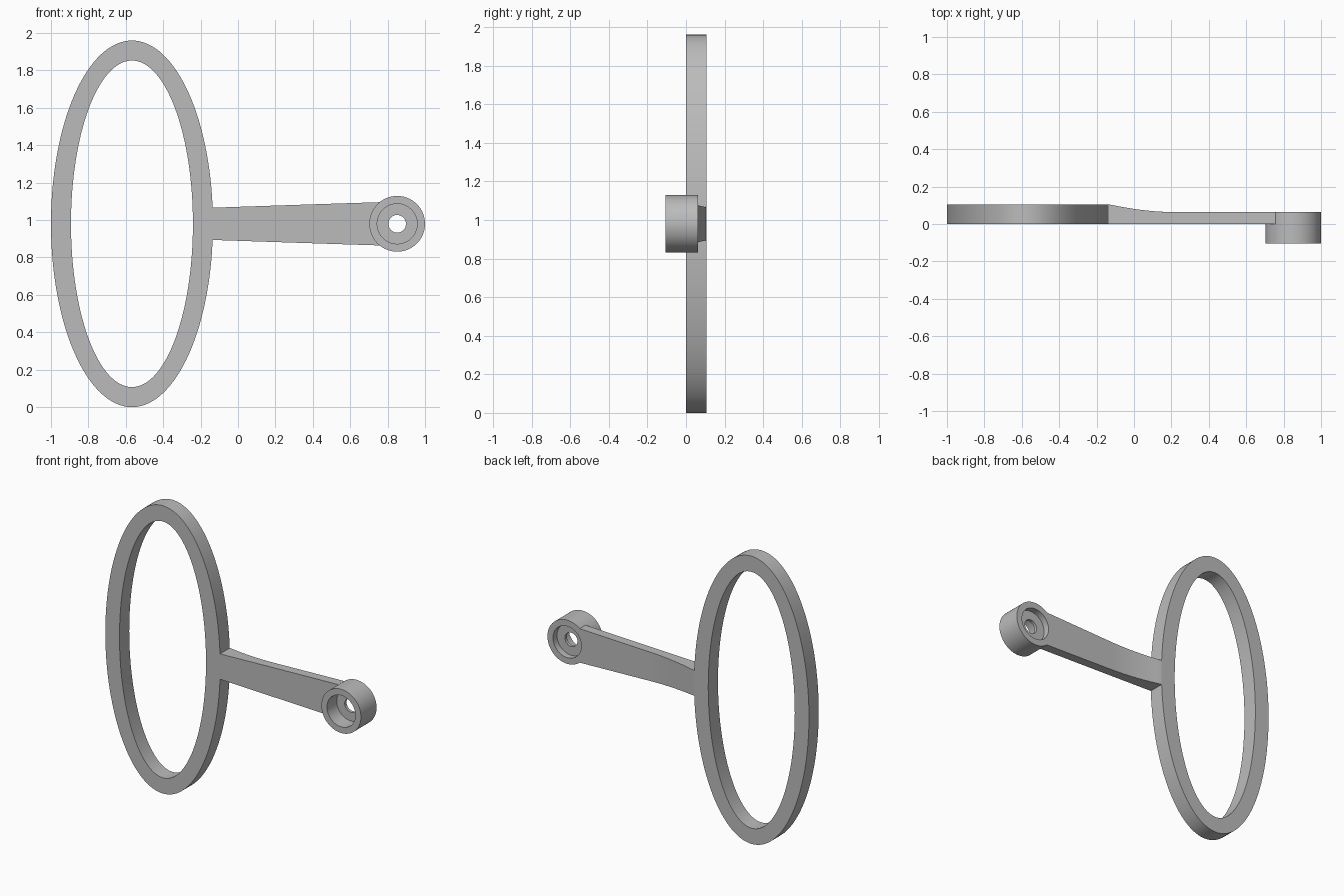
import bpy, bmesh, math

cube = bpy.data.objects.get("Cube")
if cube:
    bpy.data.objects.remove(cube, do_unlink=True)

COLOUR = (0.5, 0.5, 0.5, 1)
grey = bpy.data.materials.new("plain grey")
grey.use_nodes = True
grey.diffuse_color = COLOUR
grey.node_tree.nodes["Principled BSDF"].inputs["Base Color"].default_value = COLOUR

MID_Z = 0.98
RING_X, RING_RX, RING_RZ = -0.567, 0.433, 0.98
RING_BACK = 0.105
HUB_X, HUB_R, ARM_BACK = 0.851, 0.149, 0.063


def finish(name, bm):
    bmesh.ops.recalc_face_normals(bm, faces=bm.faces)
    mesh = bpy.data.meshes.new(name)
    bm.to_mesh(mesh)
    bm.free()
    mesh.materials.append(grey)
    obj = bpy.data.objects.new(name, mesh)
    bpy.context.collection.objects.link(obj)
    bpy.ops.object.select_all(action='DESELECT')
    obj.select_set(True)
    bpy.context.view_layer.objects.active = obj
    bpy.ops.object.shade_smooth_by_angle(angle=math.radians(30))


def bridge(bm, loops, closed):
    """Join successive closed vertex loops with quads."""
    count = len(loops[0])
    pairs = list(zip(loops, loops[1:]))
    if closed:
        pairs.append((loops[-1], loops[0]))
    for a, b in pairs:
        for i in range(count):
            j = (i + 1) % count
            bm.faces.new((a[i], a[j], b[j], b[i]))


def lathe(name, centre_x, profile, segments):
    """Sweep a closed (x radius, z radius, y) profile around the y direction."""
    bm = bmesh.new()
    loops = []
    for k in range(segments):
        a = math.tau * k / segments
        loops.append([bm.verts.new((centre_x + rx * math.cos(a), y, MID_Z + rz * math.sin(a)))
                      for rx, rz, y in profile])
    bridge(bm, loops, True)
    finish(name, bm)


# Oval ring
RIM = 0.107
inner = (RING_RX - RIM, RING_RZ - RIM)
outer = (RING_RX, RING_RZ)
lathe("oval_ring", RING_X,
      [(*inner, 0), (*outer, 0), (*outer, RING_BACK), (*inner, RING_BACK)], 128)

# Hub with a through hole and a counterbore on each side
HOLE, BORE = 0.047, 0.107
hub_profile = [(HOLE, 0), (BORE, 0), (BORE, -0.105), (HUB_R, -0.105),
               (HUB_R, ARM_BACK), (BORE, ARM_BACK), (BORE, 0.02), (HOLE, 0.02)]
lathe("hub", HUB_X, [(r, r, y) for r, y in hub_profile], 96)

# Arm: flat front, back thickening towards the ring, ends following ring and hub
STATIONS, ROWS = 32, 12


def arm_point(s, t, back):
    dz = t * (0.086 + 0.03 * s)
    start = RING_X + RING_RX * math.sqrt(1 - (dz / RING_RZ) ** 2) - 0.004
    end = HUB_X - math.sqrt((HUB_R - 0.008) ** 2 - dz ** 2)
    x = start + (end - start) * s
    u = min(max((x + 0.13) / 0.37, 0), 1)
    y = ARM_BACK + (RING_BACK - ARM_BACK) * (1 - u) ** 2
    return (x, y if back else 0, MID_Z + dz)


bm = bmesh.new()
rows = [2 * i / ROWS - 1 for i in range(ROWS + 1)]
loops = []
for k in range(STATIONS + 1):
    s = k / STATIONS
    path = [(t, False) for t in rows] + [(t, True) for t in reversed(rows)]
    loops.append([bm.verts.new(arm_point(s, t, back)) for t, back in path])
bridge(bm, loops, False)
for cap in (loops[0], loops[-1]):
    for i in range(ROWS):
        bm.faces.new((cap[i], cap[i + 1], cap[-2 - i], cap[-1 - i]))
finish("arm", bm)
